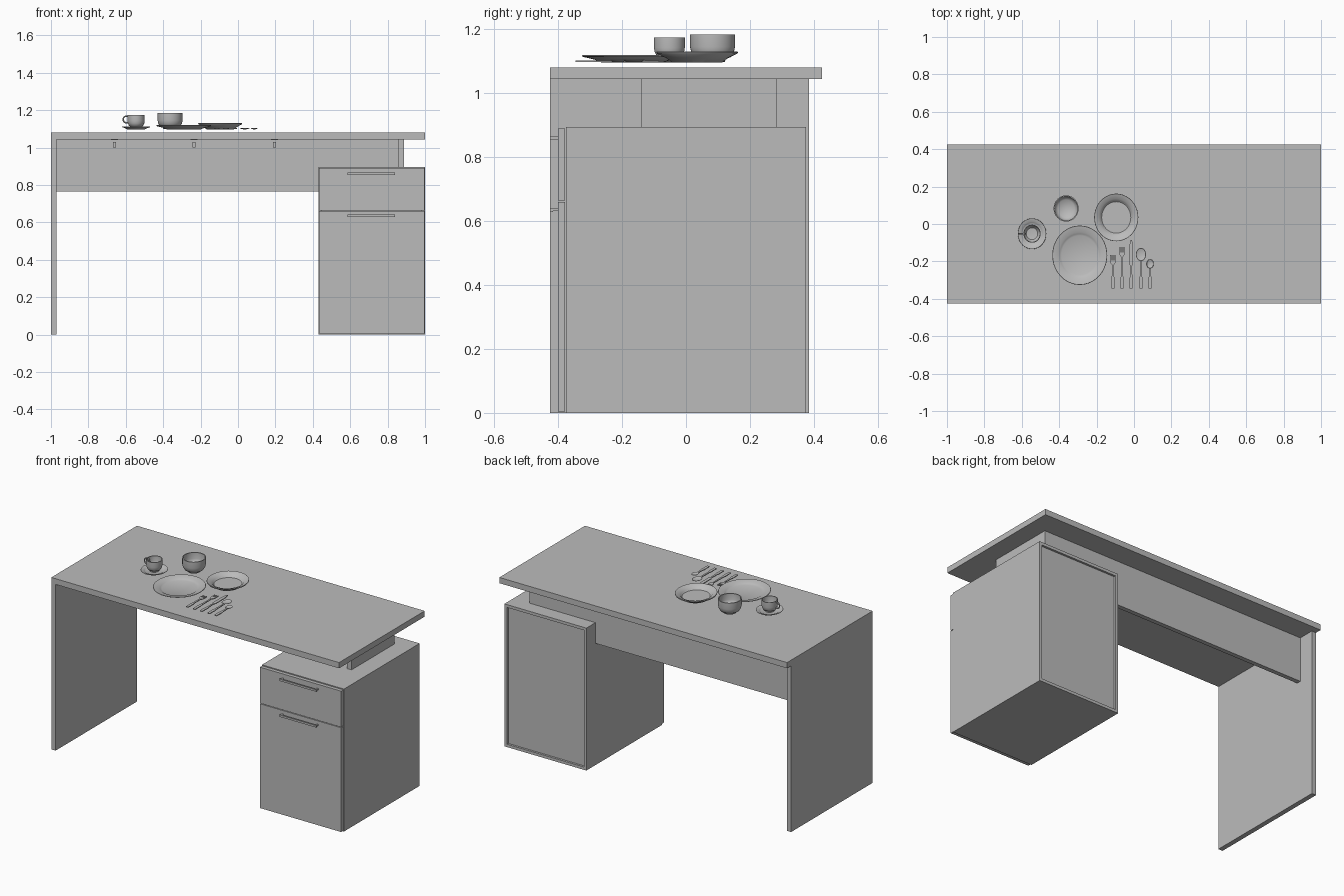
import bpy, bmesh, math
from mathutils import Matrix

if "Cube" in bpy.data.objects:
    bpy.data.objects.remove(bpy.data.objects["Cube"])

GREY = (0.5, 0.5, 0.5, 1.0)
mat = bpy.data.materials.new("plain grey")
mat.use_nodes = True
mat.diffuse_color = GREY
mat.node_tree.nodes["Principled BSDF"].inputs["Base Color"].default_value = GREY


def finish(name, bm, smooth=False):
    bmesh.ops.recalc_face_normals(bm, faces=bm.faces)
    mesh = bpy.data.meshes.new(name)
    bm.to_mesh(mesh)
    bm.free()
    mesh.materials.append(mat)
    obj = bpy.data.objects.new(name, mesh)
    bpy.context.collection.objects.link(obj)
    if smooth:
        bpy.ops.object.select_all(action="DESELECT")
        obj.select_set(True)
        bpy.context.view_layer.objects.active = obj
        bpy.ops.object.shade_smooth_by_angle(angle=math.radians(40))
    return obj


def add_box(bm, x, y, z):
    size = Matrix.Diagonal((x[1] - x[0], y[1] - y[0], z[1] - z[0], 1))
    place = Matrix.Translation((sum(x) / 2, sum(y) / 2, sum(z) / 2))
    bmesh.ops.create_cube(bm, size=1, matrix=place @ size)


def box(name, x, y, z):
    bm = bmesh.new()
    add_box(bm, x, y, z)
    return finish(name, bm)


def lathe(name, profile, centre, radius, stretch=1.08):
    """Spin a profile of (radius fraction, height) about a vertical axis."""
    bm = bmesh.new()
    verts = [bm.verts.new((r * radius, 0, z)) for r, z in profile]
    edges = [bm.edges.new(pair) for pair in zip(verts, verts[1:])]
    bmesh.ops.spin(bm, geom=verts + edges, axis=(0, 0, 1), cent=(0, 0, 0),
                   angle=math.tau, steps=40)
    bmesh.ops.remove_doubles(bm, verts=bm.verts, dist=1e-5)
    bmesh.ops.transform(bm, verts=bm.verts,
                        matrix=Matrix.Translation(centre) @ Matrix.Diagonal((1, stretch, 1, 1)))
    return finish(name, bm, True)


# Desk: top, side panel, back apron and the upright over the cabinet
box("tabletop", (-1, 1), (-0.425, 0.425), (1.044, 1.08))
box("side_panel", (-1, -0.97), (-0.425, 0.385), (0, 1.044))
box("apron_upper", (-0.97, 0.887), (0.257, 0.285), (0.895, 1.044))
box("apron_lower", (-0.97, 0.43), (0.257, 0.285), (0.765, 0.895))
box("top_support", (0.857, 0.887), (-0.14, 0.257), (0.895, 1.044))

# Angle brackets under the top, against the apron
for i, x in enumerate((-0.66, -0.235, 0.195)):
    bm = bmesh.new()
    add_box(bm, (x - 0.018, x + 0.018), (0.215, 0.257), (1.039, 1.044))
    add_box(bm, (x - 0.018, x + 0.018), (0.252, 0.257), (1.01, 1.044))
    add_box(bm, (x - 0.007, x + 0.007), (0.235, 0.257), (1.0, 1.03))
    finish(f"bracket_{i + 1}", bm)

# Cabinet carcass with a recessed back
DEPTH = (-0.376, 0.375)
box("cabinet_left_side", (0.982, 1.0), DEPTH, (0, 0.895))
box("cabinet_right_side", (0.43, 0.448), DEPTH, (0, 0.895))
box("cabinet_top", (0.448, 0.982), DEPTH, (0.877, 0.895))
box("cabinet_bottom", (0.448, 0.982), DEPTH, (0, 0.018))
box("cabinet_back", (0.448, 0.982), (0.35, 0.362), (0.018, 0.877))

# Drawer fronts and their bar handles
for name, z, grip in (("upper", (0.664, 0.89), 0.86), ("lower", (0.005, 0.66), 0.635)):
    box(name + "_drawer_front", (0.433, 0.997), (-0.4, -0.378), z)
    bm = bmesh.new()
    add_box(bm, (0.585, 0.84), (-0.425, -0.416), (grip - 0.006, grip + 0.006))
    for x in (0.587, 0.828):
        add_box(bm, (x, x + 0.01), (-0.418, -0.4), (grip - 0.004, grip + 0.004))
    finish(name + "_drawer_handle", bm)


# Plates and saucer share one section
def plate(name, x, y, radius, height):
    h = height
    section = [(0, 0), (0.62, 0), (0.74, h * 0.35), (0.98, h * 0.78), (1, h * 0.9),
               (0.99, h), (0.78, h * 0.75), (0.72, h * 0.5), (0.66, h * 0.3), (0, h * 0.3)]
    lathe(name, section, (x, y, 1.097), radius)


plate("dinner_plate", -0.29, -0.167, 0.147, 0.022)
plate("side_plate", -0.095, 0.035, 0.118, 0.034)
plate("saucer", -0.545, -0.052, 0.076, 0.015)


# Bowl and cup share one section
def vessel(name, x, y, base, radius, height):
    h = height
    section = [(0, 0), (0.55, 0), (0.58, h * 0.1), (0.82, h * 0.18), (0.95, h * 0.36),
               (1, h * 0.55), (1, h), (0.91, h), (0.91, h * 0.55), (0.84, h * 0.38),
               (0.66, h * 0.25), (0, h * 0.2)]
    lathe(name, section, (x, y, base), radius, 1.05)


vessel("bowl", -0.363, 0.083, 1.098, 0.067, 0.086)
vessel("cup", -0.545, -0.052, 1.103, 0.046, 0.072)
bpy.ops.mesh.primitive_torus_add(major_radius=0.018, minor_radius=0.004,
                                 major_segments=20, minor_segments=8,
                                 location=(-0.596, -0.052, 1.15),
                                 rotation=(math.pi / 2, 0, 0))
cup_handle = bpy.context.object
cup_handle.name = "cup_handle"
cup_handle.data.materials.append(mat)
bpy.ops.object.shade_smooth_by_angle()

# Cutlery: flat strips whose half width varies along the length
LOW, HIGH = 1.098, 1.103


def add_strip(bm, x, widths):
    outline = [(x + w, y) for y, w in widths] + [(x - w, y) for y, w in reversed(widths)]
    face = bm.faces.new([bm.verts.new((px, py, LOW)) for px, py in outline])
    top = bmesh.ops.extrude_face_region(bm, geom=[face])["geom"]
    moved = [v for v in top if isinstance(v, bmesh.types.BMVert)]
    bmesh.ops.translate(bm, verts=moved, vec=(0, 0, HIGH - LOW))


def grip(end):
    """Handle half widths, flared at the near end."""
    return [(-0.345, 0.008), (-0.29, 0.009), (-0.28, 0.006), (end, 0.004)]


for name, x, tip in (("dessert_fork", -0.113, -0.165), ("dinner_fork", -0.064, -0.122)):
    bm = bmesh.new()
    neck = tip - 0.055
    add_strip(bm, x, grip(neck) + [(neck + 0.012, 0.013), (neck + 0.028, 0.015)])
    for k in (-1, 0, 1):
        t = x + k * 0.0115
        add_box(bm, (t - 0.003, t + 0.003), (neck + 0.026, tip), (LOW, HIGH))
    finish(name, bm)

bm = bmesh.new()
add_strip(bm, -0.015, grip(-0.225) + [(-0.215, 0.01), (-0.12, 0.01), (-0.085, 0.004)])
finish("knife", bm)

for name, x, y, r in (("tablespoon", 0.037, -0.163, 0.027), ("teaspoon", 0.086, -0.213, 0.019)):
    bm = bmesh.new()
    add_strip(bm, x, grip(y - r))
    finish(name + "_handle", bm)
    scoop = [(0, 0), (0.6, 0.001), (1, 0.007), (0.94, 0.008), (0.6, 0.004), (0, 0.003)]
    lathe(name + "_scoop", scoop, (x, y, 1.097), r, 1.3)
